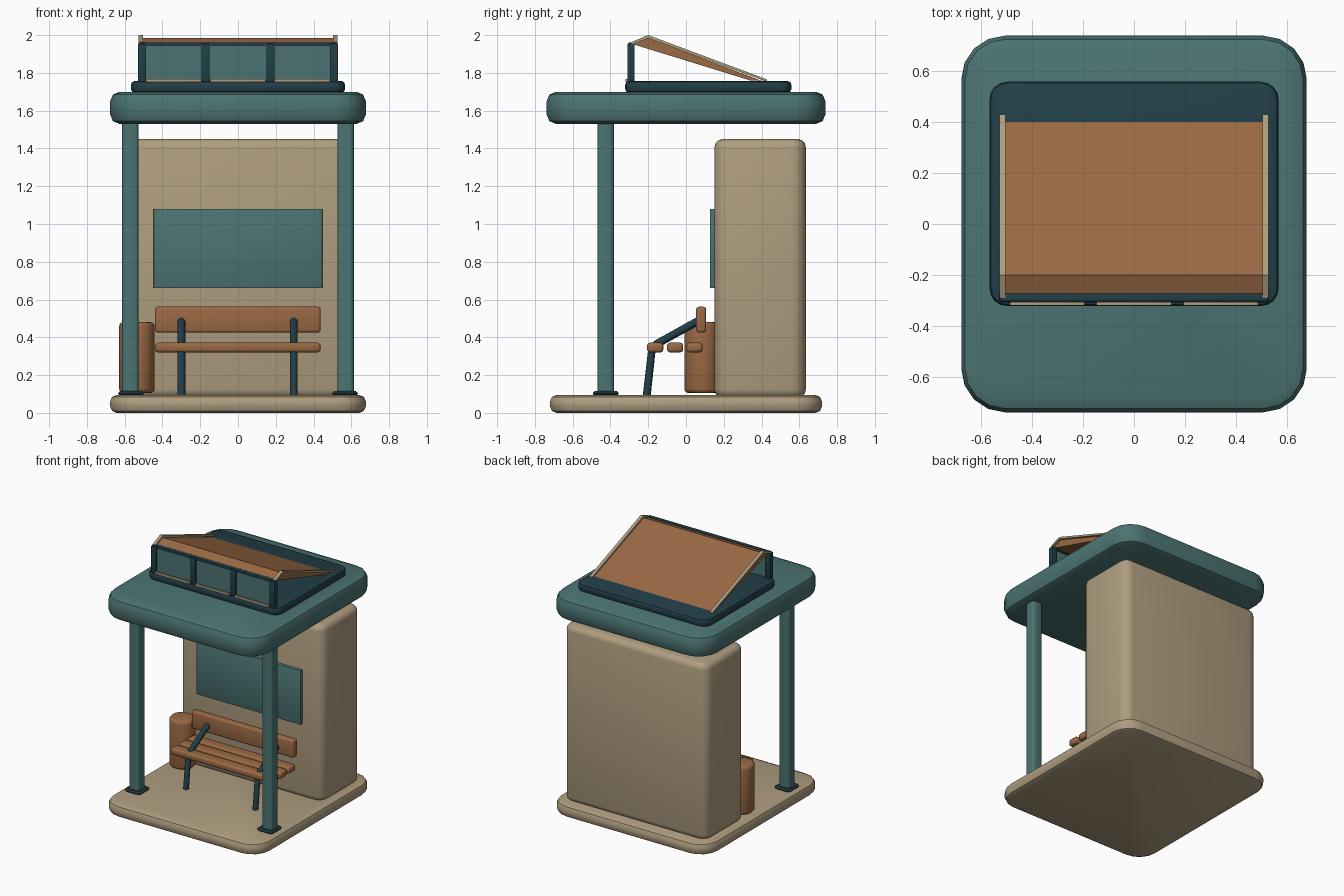
import bpy, bmesh, math
from mathutils import Vector

if "Cube" in bpy.data.objects:
    bpy.data.objects.remove(bpy.data.objects["Cube"], do_unlink=True)


def material(name, rgb):
    m = bpy.data.materials.new(name)
    m.use_nodes = True
    m.diffuse_color = (*rgb, 1)
    m.node_tree.nodes["Principled BSDF"].inputs["Base Color"].default_value = (*rgb, 1)
    return m


TEAL = material("teal paint", (0.07, 0.175, 0.17))
DARK = material("dark blue metal", (0.016, 0.048, 0.063))
WOOD = material("brown wood", (0.32, 0.14, 0.057))
STONE = material("beige stone", (0.43, 0.34, 0.215))


def finish(bm, name, mat, angle=40):
    """Turn a bmesh into a named, coloured, smooth-shaded object."""
    bmesh.ops.recalc_face_normals(bm, faces=bm.faces)
    mesh = bpy.data.meshes.new(name)
    bm.to_mesh(mesh)
    bm.free()
    mesh.materials.append(mat)
    obj = bpy.data.objects.new(name, mesh)
    bpy.context.collection.objects.link(obj)
    bpy.ops.object.select_all(action="DESELECT")
    obj.select_set(True)
    bpy.context.view_layer.objects.active = obj
    bpy.ops.object.shade_smooth_by_angle(angle=math.radians(angle))
    return obj


def slab(name, mat, x, y, z, corner=0.0, edge=0.0, corner_segs=4, edge_segs=2):
    """Box between (min, max) pairs, with rounded upright corners and rims."""
    bm = bmesh.new()
    bmesh.ops.create_cube(bm, size=1)
    for v in bm.verts:
        v.co = Vector([lo + (hi - lo) * (c + 0.5) for c, (lo, hi) in zip(v.co, (x, y, z))])
    if corner:
        upright = [e for e in bm.edges if abs(e.verts[0].co.z - e.verts[1].co.z) > 1e-4]
        bmesh.ops.bevel(bm, geom=upright, offset=corner, segments=corner_segs,
                        profile=0.5, affect="EDGES")
    if edge:
        rims = [e for e in bm.edges if abs(e.verts[0].co.z - e.verts[1].co.z) < 1e-4]
        if not corner:
            rims = bm.edges[:]
        bmesh.ops.bevel(bm, geom=rims, offset=edge, segments=edge_segs,
                        profile=0.5, affect="EDGES")
    return finish(bm, name, mat)


def prism(name, mat, outline, x0, x1):
    """Extrude a (y, z) outline along x."""
    bm = bmesh.new()
    face = bm.faces.new([bm.verts.new((x0, y, z)) for y, z in outline])
    ext = bmesh.ops.extrude_face_region(bm, geom=[face])
    moved = [v for v in ext["geom"] if isinstance(v, bmesh.types.BMVert)]
    bmesh.ops.translate(bm, verts=moved, vec=(x1 - x0, 0, 0))
    return finish(bm, name, mat, 20)


def tube(name, mat, points, radius):
    """Round bar following a path."""
    curve = bpy.data.curves.new(name, "CURVE")
    curve.dimensions = "3D"
    curve.bevel_depth = radius
    curve.bevel_resolution = 2
    curve.use_fill_caps = True
    spline = curve.splines.new("POLY")
    spline.points.add(len(points) - 1)
    for p, co in zip(spline.points, points):
        p.co = (*co, 1)
    curve.materials.append(mat)
    obj = bpy.data.objects.new(name, curve)
    bpy.context.collection.objects.link(obj)
    return obj


def around(c, half):
    return (c - half, c + half)


# Floor, back wall and canopy
slab("floor_slab", STONE, (-0.677, 0.677), (-0.72, 0.72), (0, 0.095), 0.15, 0.035)
slab("back_wall", STONE, (-0.615, 0.615), (0.15, 0.635), (0.08, 1.45), 0.075, 0.045, 4, 3)
slab("canopy", TEAL, (-0.677, 0.677), (-0.738, 0.738), (1.53, 1.70), 0.17, 0.05)
slab("wall_panel", TEAL, (-0.447, 0.447), (0.127, 0.16), (0.66, 1.08), edge=0.004)

# Front posts with foot plates
for side, s in (("right", -1), ("left", 1)):
    slab(f"{side}_post", TEAL, around(s * 0.57, 0.043), around(-0.425, 0.043),
         (0.09, 1.56), 0.018, corner_segs=3)
    slab(f"{side}_post_foot", DARK, around(s * 0.567, 0.068), around(-0.425, 0.068),
         (0.09, 0.115), 0.025, 0.01, 2, 1)

# Bench planks and bent metal supports
for i, y in enumerate((-0.163, -0.058, 0.045)):
    slab(f"bench_seat_plank_{i + 1}", WOOD, (-0.44, 0.437), around(y, 0.043),
         (0.32, 0.372), edge=0.017, edge_segs=3)
slab("bench_backrest", WOOD, (-0.44, 0.437), (0.053, 0.107), (0.425, 0.562),
     edge=0.015, edge_segs=3)
for side, x in (("right", -0.3), ("left", 0.295)):
    tube(f"bench_{side}_support", DARK,
         [(x, -0.208, 0.09), (x, -0.18, 0.34), (x, -0.155, 0.365), (x, 0.065, 0.487)], 0.021)

# Litter bin beside the bench
bm = bmesh.new()
bmesh.ops.create_cone(bm, cap_ends=True, segments=16, radius1=0.094, radius2=0.094, depth=0.375)
bmesh.ops.translate(bm, verts=bm.verts, vec=(-0.535, 0.085, 0.293))
rims = [e for e in bm.edges if abs(e.verts[0].co.z - e.verts[1].co.z) < 1e-4]
bmesh.ops.bevel(bm, geom=rims, offset=0.022, segments=3, profile=0.5, affect="EDGES")
finish(bm, "litter_bin", WOOD)

# Rooflight curb
slab("rooflight_curb", DARK, (-0.567, 0.567), (-0.322, 0.558), (1.695, 1.757), 0.07, 0.02)

# Rooflight window: mullions, header, panes and sills
for i, x in enumerate((-0.508, -0.172, 0.172, 0.508)):
    slab(f"rooflight_mullion_{i + 1}", DARK, around(x, 0.022), (-0.31, -0.272),
         (1.75, 1.955), edge=0.004)
slab("rooflight_header", DARK, (-0.525, 0.525), (-0.304, -0.272), (1.942, 1.962), edge=0.004)
for i, x in enumerate((-0.34, 0, 0.34)):
    slab(f"rooflight_pane_{i + 1}", TEAL, around(x, 0.155), (-0.296, -0.284), (1.752, 1.948))
    slab(f"rooflight_sill_{i + 1}", STONE, around(x, 0.147), (-0.32, -0.305), (1.752, 1.768),
         edge=0.003)

# Sloping rooflight cover and its side trims
prism("rooflight_cover", WOOD,
      [(-0.285, 1.953), (-0.2, 1.985), (0.4, 1.758), (0.34, 1.76)], -0.51, 0.51)
for side, s in (("right", -1), ("left", 1)):
    prism(f"rooflight_{side}_trim", STONE,
          [(-0.29, 1.948), (-0.29, 1.963), (-0.2, 2.0), (0.43, 1.765),
           (0.43, 1.752), (-0.2, 1.983)], s * 0.503, s * 0.528)
